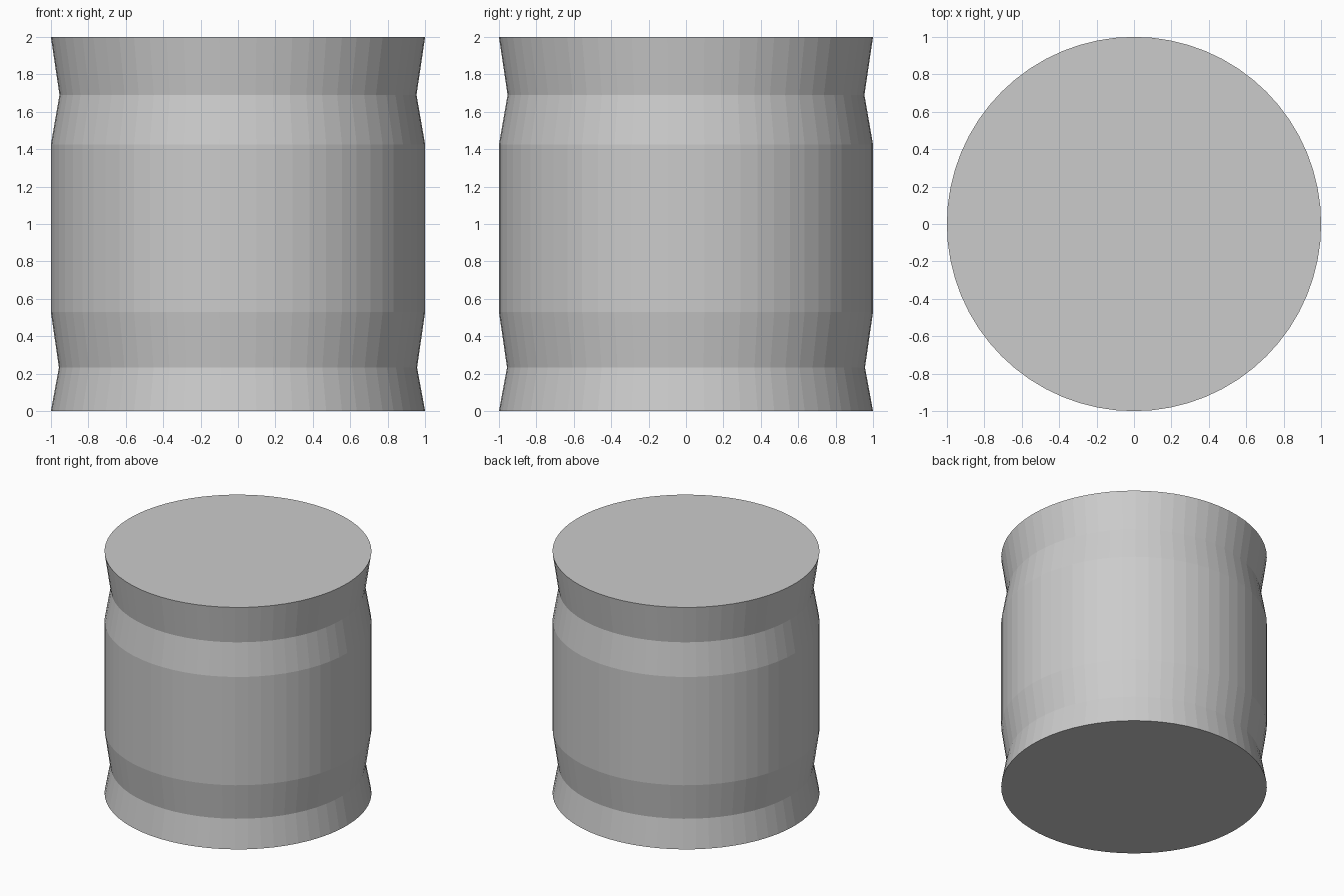
import bpy
import bmesh
from math import cos, sin, tau

if "Cube" in bpy.data.objects:
    bpy.data.objects.remove(bpy.data.objects["Cube"])

SIDES = 64
# (radius, height) outline with two pinched grooves
PROFILE = [(1.0, 0.0), (0.957, 0.233), (1.0, 0.53),
           (1.0, 1.425), (0.954, 1.69), (1.0, 2.0)]

# Barrel body: stacked rings joined by flat faces
bm = bmesh.new()
rings = [[bm.verts.new((r * cos(tau * i / SIDES), r * sin(tau * i / SIDES), z))
          for i in range(SIDES)] for r, z in PROFILE]
for low, high in zip(rings, rings[1:]):
    for i in range(SIDES):
        j = (i + 1) % SIDES
        bm.faces.new((low[i], low[j], high[j], high[i]))

# Bottom and top caps
bm.faces.new(rings[0][::-1])
bm.faces.new(rings[-1])

mesh = bpy.data.meshes.new("barrel_body")
bm.to_mesh(mesh)
bm.free()
body = bpy.data.objects.new("barrel_body", mesh)
bpy.context.collection.objects.link(body)
